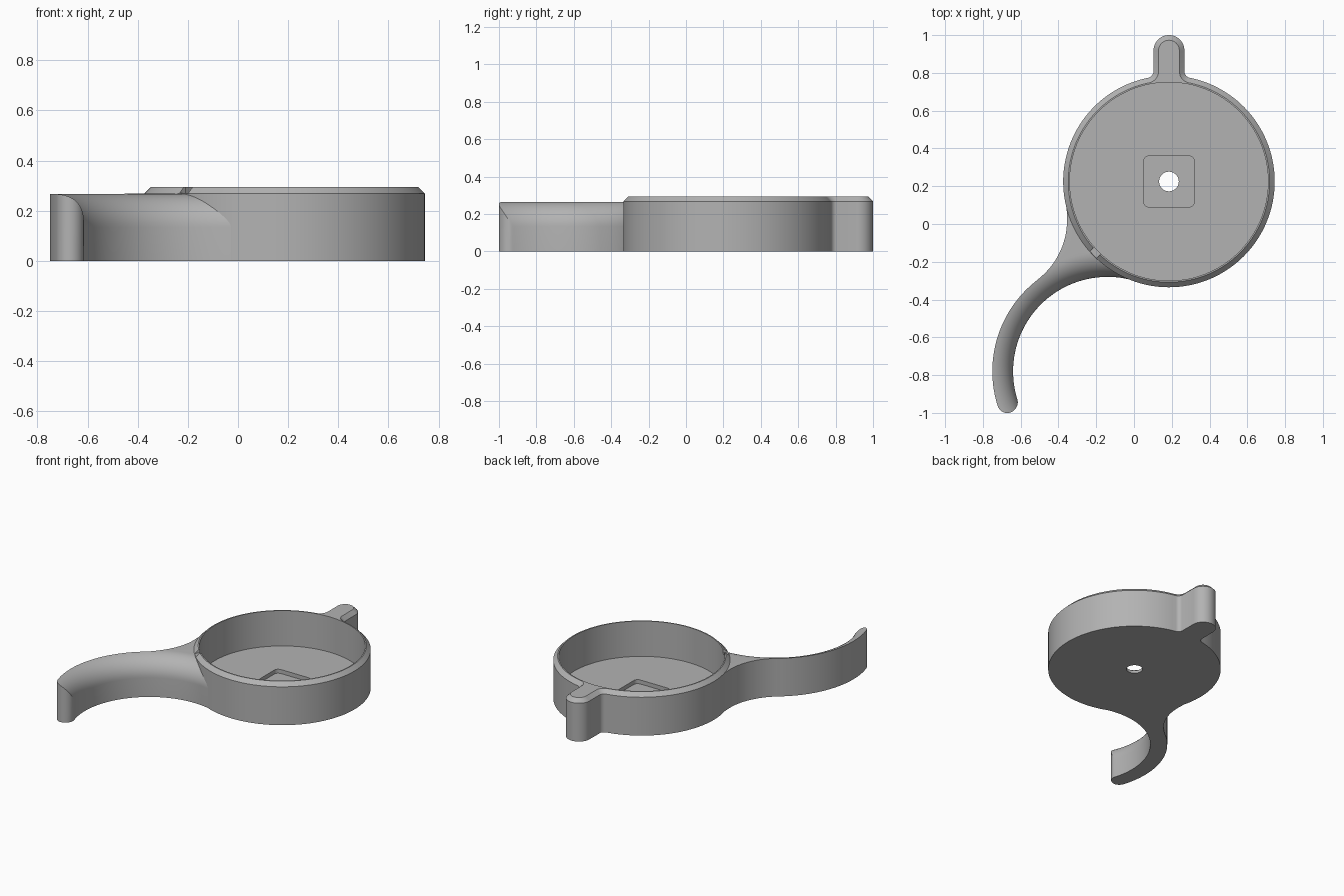
import bpy, bmesh, math
from math import sin, cos, atan2, acos, sqrt, pi, radians

if "Cube" in bpy.data.objects:
    bpy.data.objects.remove(bpy.data.objects["Cube"])

CX, CY, R = 0.185, 0.225, 0.56          # round cup
TOP, SHOULDER, CH = 0.295, 0.268, 0.027

grey = bpy.data.materials.new("plain grey")
grey.diffuse_color = (0.45, 0.45, 0.45, 1)
grey.use_nodes = True
grey.node_tree.nodes["Principled BSDF"].inputs["Base Color"].default_value = grey.diffuse_color


def arc(x, y, r, a0, a1, n):
    return [(x + r * cos(a0 + (a1 - a0) * i / n), y + r * sin(a0 + (a1 - a0) * i / n))
            for i in range(n + 1)]


def finish(name, bm):
    bmesh.ops.remove_doubles(bm, verts=bm.verts, dist=1e-5)
    bmesh.ops.dissolve_degenerate(bm, edges=bm.edges, dist=1e-5)
    bmesh.ops.recalc_face_normals(bm, faces=bm.faces)
    me = bpy.data.meshes.new(name)
    bm.to_mesh(me)
    bm.free()
    me.materials.append(grey)
    ob = bpy.data.objects.new(name, me)
    bpy.context.collection.objects.link(ob)
    return ob


def prism(name, levels):
    """Stack of matching outlines: [(z, points), ...]"""
    bm = bmesh.new()
    rings = [[bm.verts.new((x, y, z)) for x, y in pts] for z, pts in levels]
    n = len(rings[0])
    for a, b in zip(rings, rings[1:]):
        for i in range(n):
            j = (i + 1) % n
            bm.faces.new((a[i], a[j], b[j], b[i]))
    bm.faces.new(rings[0][::-1])
    bm.faces.new(rings[-1])
    return finish(name, bm)


def smooth(ob):
    bpy.ops.object.select_all(action='DESELECT')
    ob.select_set(True)
    bpy.context.view_layer.objects.active = ob
    bpy.ops.object.shade_smooth_by_angle(angle=radians(28))


# Cup outline with thumb tab, inset by d
def cup_outline(d):
    w, f = 0.082, 0.035
    fx = w + f
    fy = sqrt((R + f) ** 2 - fx ** 2)
    a = atan2(fy, fx)
    pts = arc(0, 1 - w - CY, w - d, 0, pi, 24)
    pts += arc(-fx, fy, f + d, 0, -a, 8)[1:]
    pts += arc(0, 0, R - d, pi - a, 2 * pi + a, 128)[1:]
    pts += arc(fx, fy, f + d, a - pi, -pi, 8)[1:-1]
    return [(x + CX, y + CY) for x, y in pts]


cup = prism("cup_with_tab", [(0, cup_outline(0)), (SHOULDER, cup_outline(0)),
                             (TOP, cup_outline(CH))])

# Cutters: pocket, square recess, centre hole, rim notch
square = []
for k in range(4):
    a = k * pi / 2
    sx, sy = [(1, 1), (-1, 1), (-1, -1), (1, -1)][k]
    square += arc(CX + sx * 0.105, CY + sy * 0.105, 0.03, a, a + pi / 2, 6)
na = radians(224)
notch = [(CX + r * cos(na) - t * sin(na), CY + r * sin(na) + t * cos(na))
         for r, t in ((0.5, -0.025), (0.6, -0.025), (0.6, 0.025), (0.5, 0.025))]
cuts = [("pocket", arc(CX, CY, 0.525, 0, 2 * pi, 128)[:-1], 0.048, 0.5),
        ("recess", square, 0.02, 0.2),
        ("hole", arc(CX, CY, 0.052, 0, 2 * pi, 48)[:-1], -0.1, 0.2),
        ("notch", notch, 0.27, 0.5)]
for name, pts, z0, z1 in cuts:
    c = prism(name + "_cutter", [(z0, pts), (z1, pts)])
    c.hide_render = True
    m = cup.modifiers.new(name, 'BOOLEAN')
    m.object, m.operation, m.solver = c, 'DIFFERENCE', 'EXACT'
    bpy.context.view_layer.objects.active = cup
    bpy.ops.object.modifier_apply(modifier=name)
    bpy.data.objects.remove(c)
smooth(cup)

# Curved arm: polar grid round its own centre, rounded over on the inner edge
AX, AY, RI, RO, F = -0.14, -0.78, 0.50, 0.61, 0.134
FX, FY, FR = -0.754, 0.023, 0.40        # blend circle between arm and cup


def ray_hit(th, x, y, r):
    dx, dy = x - AX, y - AY
    b = dx * cos(th) + dy * sin(th)
    disc = b * b - dx * dx - dy * dy + r * r
    return b - sqrt(max(disc, 0))


def outer(deg):
    th = radians(deg)
    if deg >= 127.4:
        return RO
    if deg >= 104.1:
        return ray_hit(th, FX, FY, FR)
    return ray_hit(th, CX, CY, 0.545)


rows = [(72 + i * 1.0, RI, outer(72 + i * 1.0)) for i in range(125)]
rows.append((197.3, RI, RO))
h = (RO - RI) / 2
for i in range(1, 11):                  # rounded tip
    p = i * pi / 20
    rows.append((197.3 + math.degrees(h * sin(p) / (RI + h)),
                 RI + h - h * cos(p), RI + h + h * cos(p)))

bm = bmesh.new()
N = 12
top, bot = [], []
for deg, r0, r1 in rows:
    th = radians(deg)
    p0 = acos(min(1, (RI + F - r0) / F))
    p1 = acos(max(0, min(1, (RI + F - r1) / F)))
    prof = []
    for k in range(N + 1):
        p = p0 + (p1 - p0) * k / N
        prof.append((RI + F - F * cos(p), SHOULDER - F + F * sin(p)))
    prof.append((max(r1, prof[-1][0]), prof[-1][1]))
    top.append([bm.verts.new((AX + r * cos(th), AY + r * sin(th), z)) for r, z in prof])
    bot.append([bm.verts.new((AX + r * cos(th), AY + r * sin(th), 0)) for r, z in prof])
for i in range(len(rows) - 1):
    for g in (top, bot):
        for k in range(N + 1):
            bm.faces.new((g[i][k], g[i][k + 1], g[i + 1][k + 1], g[i + 1][k]))
    for k in (0, N + 1):
        bm.faces.new((bot[i][k], bot[i + 1][k], top[i + 1][k], top[i][k]))
for k in range(N + 1):
    bm.faces.new((bot[0][k], bot[0][k + 1], top[0][k + 1], top[0][k]))
smooth(finish("curved_arm", bm))
